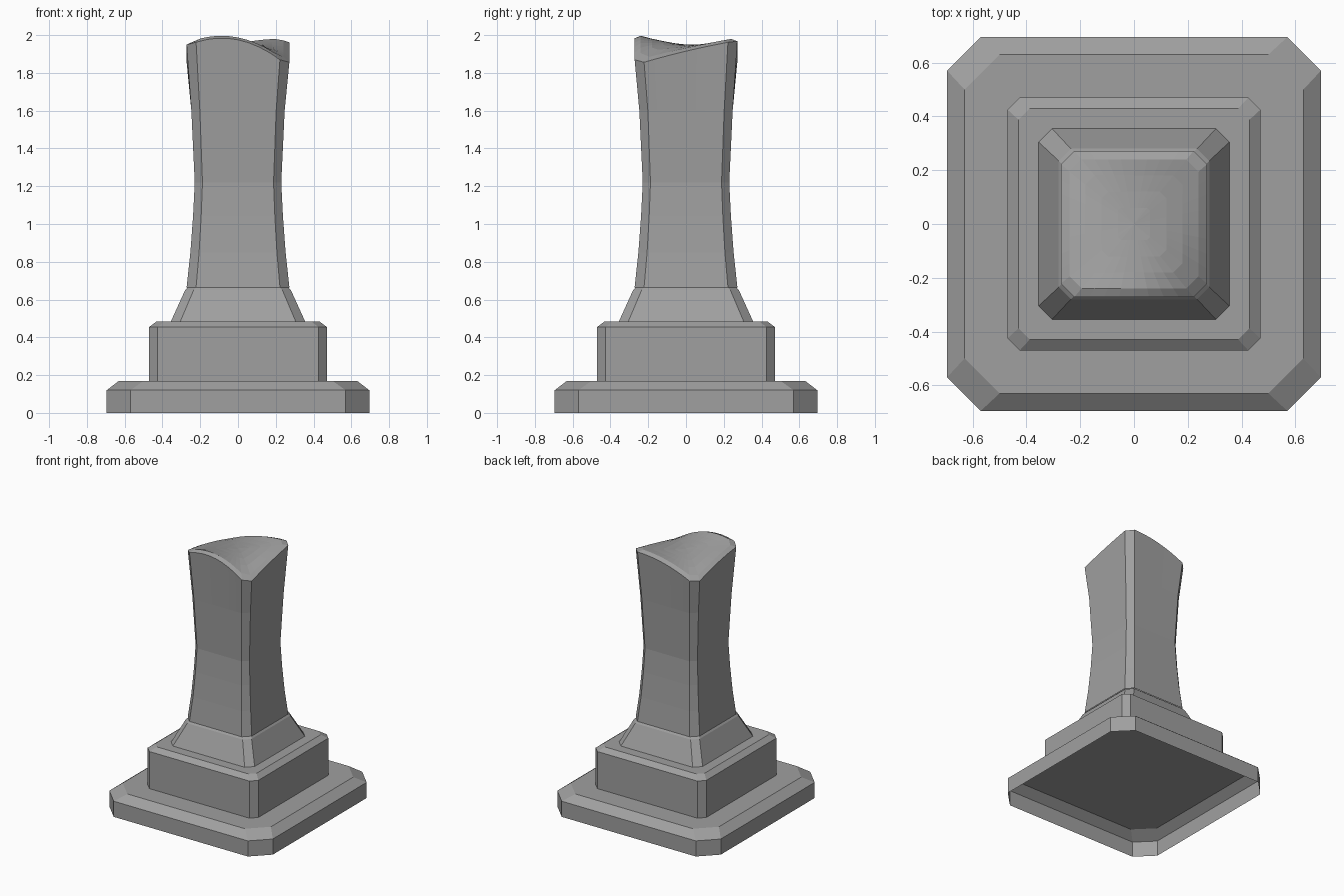
import bpy
import bmesh
from mathutils import Matrix, Vector

default_cube = bpy.data.objects.get("Cube")
if default_cube:
    bpy.data.objects.remove(default_cube, do_unlink=True)

stone = bpy.data.materials.new("grey_stone")
stone.use_nodes = True
grey = (0.35, 0.35, 0.35, 1.0)
stone.diffuse_color = grey
stone.node_tree.nodes["Principled BSDF"].inputs["Base Color"].default_value = grey


def ring(half, cut, height, segments=1):
    """Square with cut corners; height is a number or a function of x and y."""
    points = []
    for side in range(4):
        turn = Matrix(((0, -1), (1, 0)))
        for i in range(segments + 1):
            p = Vector(((half - cut) * (2 * i / segments - 1), -half))
            for _ in range(side):
                p = turn @ p
            z = height(p.x, p.y) if callable(height) else height
            points.append((p.x, p.y, z))
    return points


def loft(name, rings, tip=None):
    """Skin stacked rings, closing the top with a flat cap or a fan to a tip."""
    bm = bmesh.new()
    loops = [[bm.verts.new(p) for p in r] for r in rings]
    count = len(loops[0])
    for low, high in zip(loops, loops[1:]):
        for i in range(count):
            j = (i + 1) % count
            bm.faces.new((low[i], low[j], high[j], high[i]))
    if tip is None:
        bm.faces.new(loops[-1])
    else:
        top = bm.verts.new(tip)
        for i in range(count):
            bm.faces.new((loops[-1][i], loops[-1][(i + 1) % count], top))
    mesh = bpy.data.meshes.new(name)
    bm.to_mesh(mesh)
    bm.free()
    mesh.materials.append(stone)
    obj = bpy.data.objects.new(name, mesh)
    bpy.context.collection.objects.link(obj)
    return obj


def broken_top(x, y):
    """Uneven saddle: high front-right and back-left corners, two low ones."""
    u = max(-1, min(1, x / 0.25))
    v = max(-1, min(1, y / 0.25))
    return (1.95 + 0.056 * u * v - 0.0175 * v - 0.02 * u * u + 0.0225 * v * v
            + 0.021 * u * u * v + 0.004 * u * v * v - 0.034 * u * u * v * v)


def broken_rim(x, y):
    return broken_top(x, y) - 0.015


# Stepped pedestal, open underneath
loft("base_plinth", [ring(0.695, 0.125, 0), ring(0.695, 0.125, 0.12),
                     ring(0.63, 0.13, 0.17)])
loft("middle_block", [ring(0.47, 0.045, 0.17), ring(0.47, 0.045, 0.455),
                      ring(0.43, 0.042, 0.485)])
loft("sloped_collar", [ring(0.355, 0.05, 0.485), ring(0.28, 0.045, 0.65),
                       ring(0.265, 0.045, 0.667)])

# Waisted shaft with a chipped rim and uneven broken end
SEGMENTS = 8
profile = [(0.272, 0.05, 0.665), (0.252, 0.046, 0.85), (0.238, 0.043, 1.04),
           (0.229, 0.041, 1.22), (0.247, 0.045, 1.6),
           (0.272, 0.05, broken_rim), (0.24, 0.045, broken_top)]
for step in (0.75, 0.5, 0.25):
    profile.append((0.24 * step, 0.045 * step, broken_top))
loft("broken_shaft", [ring(h, c, z, SEGMENTS) for h, c, z in profile],
     tip=(0, 0, broken_top(0, 0)))
